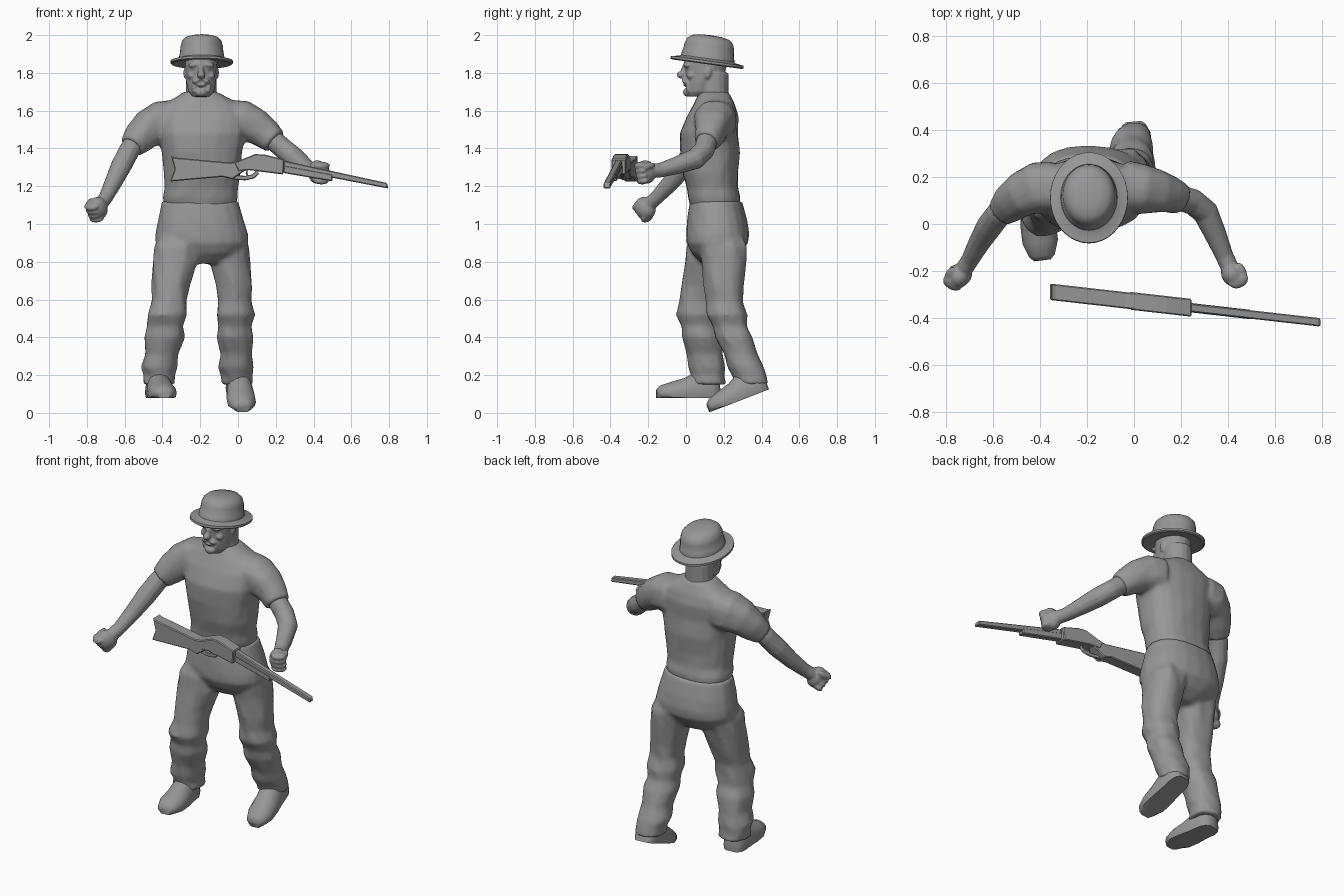
import bpy, bmesh, math, random
from mathutils import Vector, Matrix

random.seed(4)
cube = bpy.data.objects.get("Cube")
if cube:
    bpy.data.objects.remove(cube, do_unlink=True)

grey = bpy.data.materials.new("plain_grey")
grey.use_nodes = True
COLOUR = (0.31, 0.31, 0.31, 1)
grey.diffuse_color = COLOUR
grey.node_tree.nodes["Principled BSDF"].inputs["Base Color"].default_value = COLOUR


def finish(name, bm, voxel=0, smooth=3, angle=None):
    """Turn a bmesh into an object, optionally fusing its pieces into one skin."""
    bmesh.ops.recalc_face_normals(bm, faces=bm.faces)
    mesh = bpy.data.meshes.new(name)
    bm.to_mesh(mesh)
    bm.free()
    mesh.materials.append(grey)
    ob = bpy.data.objects.new(name, mesh)
    bpy.context.collection.objects.link(ob)
    if voxel:
        fuse = ob.modifiers.new("fuse", 'REMESH')
        fuse.mode = 'VOXEL'
        fuse.voxel_size = voxel
        fuse.use_smooth_shade = True
        soften = ob.modifiers.new("soften", 'SMOOTH')
        soften.iterations = smooth
    if angle:
        bpy.ops.object.select_all(action='DESELECT')
        ob.select_set(True)
        bpy.context.view_layer.objects.active = ob
        bpy.ops.object.shade_smooth_by_angle(angle=math.radians(angle))
    return ob


def skin(bm, loops):
    """Bridge equal vertex loops and cap both ends."""
    n = len(loops[0])
    for a, b in zip(loops, loops[1:]):
        for i in range(n):
            j = (i + 1) % n
            bm.faces.new((a[i], a[j], b[j], b[i]))
    bm.faces.new(loops[0])
    bm.faces.new(loops[-1][::-1])


def loft(bm, rings, level=True, sides=16, power=2.3, jitter=0):
    """Rings are (x, y, z, rx, ry), level or square to the path."""
    pts = [Vector(r[:3]) for r in rings]
    loops = []
    for k, r in enumerate(rings):
        u, v = Vector((1, 0, 0)), Vector((0, 1, 0))
        if not level:
            t = (pts[min(k + 1, len(pts) - 1)] - pts[max(k - 1, 0)]).normalized()
            u = t.cross(Vector((0, 0, 1))).normalized()
            v = u.cross(t)
        loop = []
        for i in range(sides):
            a = math.tau * i / sides
            c, s = math.cos(a), math.sin(a)
            c = math.copysign(abs(c) ** (2 / power), c)
            s = math.copysign(abs(s) ** (2 / power), s)
            grow = 1 + random.uniform(-jitter, jitter)
            loop.append(bm.verts.new(pts[k] + (u * c * r[3] + v * s * r[-1]) * grow))
        loops.append(loop)
    skin(bm, loops)


def ball(bm, centre, size, rot=None):
    m = Matrix.Translation(centre) @ (rot or Matrix()) @ Matrix.Diagonal((*size, 1))
    bmesh.ops.create_uvsphere(bm, u_segments=16, v_segments=10, radius=1, matrix=m)


# Shirt: trunk and two short sleeves
bm = bmesh.new()
loft(bm, [(-.20, .155, 1.09, .19, .13), (-.20, .15, 1.14, .20, .14),
          (-.195, .14, 1.19, .195, .137), (-.19, .13, 1.27, .205, .147),
          (-.19, .125, 1.38, .215, .159), (-.19, .122, 1.48, .235, .155),
          (-.19, .14, 1.57, .245, .137), (-.19, .15, 1.63, .21, .112),
          (-.195, .15, 1.675, .13, .09), (-.2, .145, 1.7, .088, .08)], sides=20, jitter=.018)
sleeves = [
    [(-.34, .16, 1.55, .11), (-.41, .155, 1.54, .112), (-.47, .13, 1.51, .1),
     (-.52, .095, 1.46, .085), (-.562, .055, 1.41, .066)],
    [(-.04, .16, 1.55, .11), (.03, .15, 1.545, .108), (.1, .14, 1.515, .093),
     (.15, .128, 1.475, .08), (.195, .108, 1.435, .068)]]
for s in sleeves:
    loft(bm, s, level=False, jitter=.03)
finish("shirt", bm, .013)

# Trousers: hips and two legs with cloth folds
bm = bmesh.new()
loft(bm, [(-.2, .158, 1.12, .203, .138), (-.197, .165, 1.02, .228, .16),
          (-.193, .167, .95, .243, .167), (-.19, .165, .9, .247, .163),
          (-.185, .16, .845, .2, .13), (-.18, .155, .79, .09, .07)], sides=20, jitter=.012)
legs = [
    [(-.31, .14, .97, .09, .1), (-.33, .125, .88, .116, .126), (-.335, .11, .8, .12, .121),
     (-.355, .085, .67, .1, .108),
     (-.365, .065, .59, .096, .102), (-.375, .055, .52, .106, .109), (-.385, .07, .46, .095, .096),
     (-.39, .08, .4, .106, .106), (-.405, .1, .31, .088, .094), (-.418, .11, .24, .095, .097),
     (-.417, .117, .2, .083, .088), (-.415, .12, .15, .085, .09)],
    [(-.07, .19, .97, .09, .1), (-.05, .195, .88, .113, .13), (-.04, .2, .8, .106, .12),
     (-.02, .2, .67, .097, .105),
     (-.015, .205, .59, .091, .098), (-.015, .215, .52, .102, .106), (-.015, .235, .46, .087, .092),
     (-.013, .25, .4, .097, .098), (-.01, .29, .31, .083, .09), (-.01, .32, .24, .092, .096),
     (-.008, .335, .2, .083, .09), (-.005, .35, .15, .083, .085)]]
for leg in legs:
    loft(bm, leg, jitter=.06)
finish("trousers", bm, .013, 4)

# Shoes: flat sole, low toe and raised instep
for name, toe, yaw, pitch in (("right_shoe", (-.39, -.155, .08), 7, 0),
                              ("left_shoe", (.025, .125, .005), 5, 21)):
    bm = bmesh.new()
    m = (Matrix.Translation(toe) @ Matrix.Rotation(math.radians(yaw), 4, 'Z')
         @ Matrix.Rotation(math.radians(pitch), 4, 'X'))
    loops = []
    for y, w, h in ((0, .035, .045), (.02, .055, .065), (.08, .076, .085), (.15, .076, .105),
                    (.21, .07, .14), (.29, .068, .14), (.32, .055, .12), (.335, .035, .09)):
        loop = []
        for i in range(16):
            a = math.tau * i / 16
            z = max(0, .025 + (h - .025) * math.sin(a)) if math.sin(a) > -.6 else 0
            loop.append(bm.verts.new(m @ Vector((w * math.cos(a), y, z))))
        loops.append(loop)
    skin(bm, loops)
    finish(name, bm, angle=50)

# Bare forearms; the last number turns the fingers towards the body
arms = [
    ("right_arm", [(-.53, .085, 1.45, .055), (-.575, .045, 1.39, .056), (-.617, -.01, 1.31, .056),
                   (-.66, -.08, 1.22, .047), (-.7, -.155, 1.14, .038), (-.73, -.2, 1.1, .038)], 1),
    ("left_arm", [(.18, .115, 1.45, .055), (.25, .095, 1.39, .056), (.305, .05, 1.345, .056),
                  (.35, -.05, 1.31, .047), (.385, -.135, 1.285, .039), (.41, -.19, 1.28, .039)], -1)]
for name, path, turn in arms:
    bm = bmesh.new()
    loft(bm, path, level=False, sides=12, power=2)
    # Clenched hand: palm, four curled fingers and a thumb
    f = (Vector(path[-1][:3]) - Vector(path[-3][:3])).normalized()
    u = f.cross(Vector((0, 0, 1))).normalized()
    v = u.cross(f)
    rot = Matrix((u, f, v)).transposed().to_4x4()
    c = Vector(path[-1][:3]) + f * .025
    inward = u * turn
    ball(bm, c, (.048, .056, .063), rot)
    for i in range(4):
        ball(bm, c + f * .03 + inward * .012 + v * (.042 - .028 * i), (.045, .032, .018), rot)
    ball(bm, c + inward * .04 + v * .032, (.02, .042, .018), rot)
    finish(name, bm, .007, 2)

# Head: neck, skull and jaw, with face features
bm = bmesh.new()
HX = -.195
loft(bm, [(HX, .15, 1.62, .1, .085), (HX, .145, 1.7, .082, .08), (HX, .14, 1.8, .08, .087)], power=2)
loft(bm, [(HX, .05, 1.675, .045, .04), (HX, .068, 1.7, .068, .066), (HX, .085, 1.75, .079, .086),
          (HX, .1, 1.8, .083, .106), (HX, .105, 1.85, .086, .117), (HX, .11, 1.91, .086, .112)],
     power=2.15)
ball(bm, (HX, -.024, 1.79), (.022, .026, .02))
ball(bm, (HX, -.006, 1.82), (.014, .02, .035), Matrix.Rotation(-.3, 4, 'X'))
ball(bm, (HX, .004, 1.697), (.032, .02, .022))
ball(bm, (HX, -.002, 1.737), (.028, .016, .008))
for s in (-1, 1):
    ball(bm, (HX + s * .035, .004, 1.843), (.036, .018, .013), Matrix.Rotation(s * .15, 4, 'Y'))
    ball(bm, (HX + s * .034, .014, 1.822), (.017, .014, .01))
    ball(bm, (HX + s * .022, -.004, 1.759), (.028, .018, .011), Matrix.Rotation(s * .35, 4, 'Y'))
    ball(bm, (HX + s * .042, .012, 1.725), (.009, .014, .03))
    ball(bm, (HX + s * .05, .028, 1.785), (.024, .024, .02))
    ball(bm, (HX + s * .084, .115, 1.8), (.01, .02, .032), Matrix.Rotation(-.2, 4, 'X'))
finish("head", bm, .0065, 2)

# Hat: turned profile with a domed crown, slightly oval and tipped back
bm = bmesh.new()
profile = [(0, -.002), (.1, -.002), (.158, -.012), (.166, -.006), (.165, .006), (.13, .012),
           (.121, .018), (.117, .045), (.115, .048), (.112, .085), (.104, .112), (.085, .131),
           (.05, .14), (0, .143)]
verts = [bm.verts.new((r, 0, z)) for r, z in profile]
edges = [bm.edges.new(p) for p in zip(verts, verts[1:])]
bmesh.ops.spin(bm, geom=verts + edges, axis=(0, 0, 1), cent=(0, 0, 0), angle=math.tau, steps=36)
bmesh.ops.remove_doubles(bm, verts=bm.verts, dist=.0005)
place = (Matrix.Translation((-.192, .112, 1.858)) @ Matrix.Rotation(-.137, 4, 'X')
         @ Matrix.Diagonal((1, 1.18, 1, 1)))
bm.transform(place)
finish("hat", bm, angle=35)


# Rifle: side outlines given thickness along a slanting line
def gun_y(x):
    return -.29 - .113 * (x + .35)


def slab(name, outline, half, bevel=.005):
    bm = bmesh.new()
    loops = [[bm.verts.new((x, gun_y(x) + s * half, z)) for x, z in outline] for s in (-1, 1)]
    skin(bm, loops)
    ob = finish(name, bm)
    b = ob.modifiers.new("edge", 'BEVEL')
    b.width = bevel
    b.segments = 1


slab("rifle_stock", [(-.355, 1.362), (-.335, 1.352), (-.04, 1.325), (.03, 1.34), (.05, 1.29),
                     (.01, 1.265), (-.03, 1.237), (-.08, 1.25), (-.36, 1.225), (-.335, 1.29)], .035)
slab("rifle_receiver", [(-.02, 1.325), (.09, 1.37), (.14, 1.368), (.245, 1.342), (.24, 1.262),
                        (.06, 1.285), (.0, 1.28)], .038)
slab("rifle_fore_end", [(.24, 1.312), (.5, 1.263), (.5, 1.226), (.24, 1.27)], .02)
slab("rifle_barrel", [(.24, 1.336), (.79, 1.217), (.795, 1.188), (.24, 1.295)], .018)

# Trigger guard and trigger
bm = bmesh.new()
arc = [(-.03, 1.25), (0, 1.245), (.04, 1.243), (.08, 1.252), (.1, 1.27), (.1, 1.29)]
loft(bm, [(x, gun_y(x), z, .007, .012) for x, z in arc], level=False, sides=8, power=2)
loft(bm, [(x, gun_y(x), z, .005, .005) for x, z in ((.05, 1.29), (.045, 1.27), (.052, 1.255))],
     level=False, sides=6, power=2)
finish("rifle_trigger_guard", bm, angle=40)
